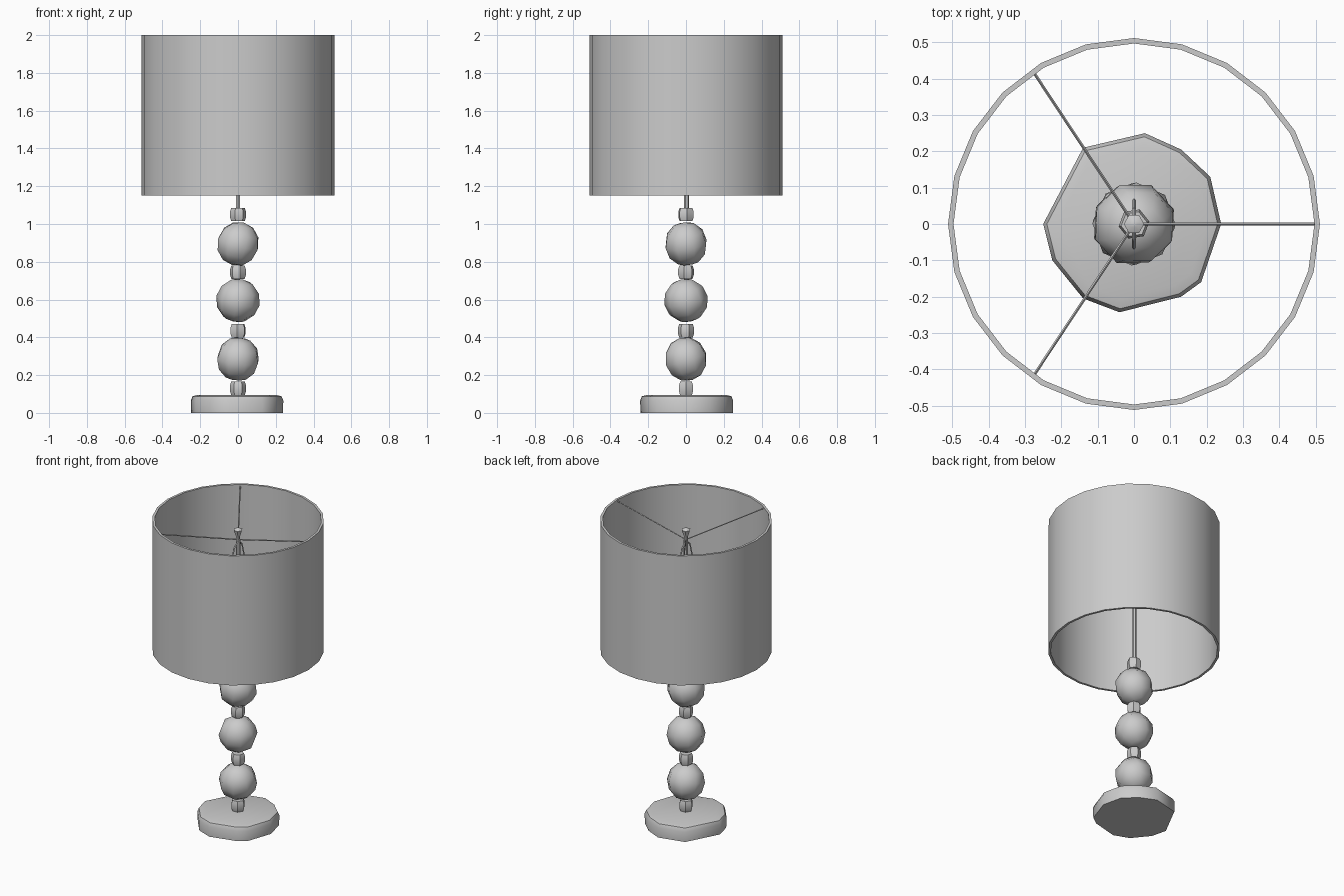
import bpy, bmesh, math
from mathutils import Vector, Matrix

if "Cube" in bpy.data.objects:
    bpy.data.objects.remove(bpy.data.objects["Cube"])

grey = bpy.data.materials.new("warm_grey")
grey.diffuse_color = (0.6, 0.6, 0.6, 1)
grey.use_nodes = True
grey.node_tree.nodes["Principled BSDF"].inputs["Base Color"].default_value = grey.diffuse_color


def finish(name, bm, angle=40):
    bmesh.ops.recalc_face_normals(bm, faces=bm.faces)
    me = bpy.data.meshes.new(name)
    bm.to_mesh(me)
    bm.free()
    ob = bpy.data.objects.new(name, me)
    bpy.context.collection.objects.link(ob)
    me.materials.append(grey)
    bpy.context.view_layer.objects.active = ob
    ob.select_set(True)
    bpy.ops.object.shade_smooth_by_angle(angle=math.radians(angle))
    ob.select_set(False)
    return ob


def loft(name, outline, layers, angle=40, closed=False):
    """Stack scaled copies of an outline; layers are (scale, z)."""
    bm = bmesh.new()
    rings = [[bm.verts.new((x * s, y * s, z)) for x, y in outline] for s, z in layers]
    n = len(outline)
    pairs = list(zip(rings, rings[1:]))
    if closed:
        pairs.append((rings[-1], rings[0]))
    else:
        bm.faces.new(rings[0])
        bm.faces.new(rings[-1])
    for a, b in pairs:
        for i in range(n):
            j = (i + 1) % n
            bm.faces.new((a[i], a[j], b[j], b[i]))
    return finish(name, bm, angle)


def ngon(n, turn=0.0):
    return [(math.cos(2 * math.pi * i / n + turn), math.sin(2 * math.pi * i / n + turn))
            for i in range(n)]


def rod(name, points, r, sides=5):
    """Thin bar along a list of points."""
    bm = bmesh.new()
    for a, b in zip(points, points[1:]):
        a, b = Vector(a), Vector(b)
        d = b - a
        m = Matrix.Translation((a + b) / 2) @ d.to_track_quat('Z', 'Y').to_matrix().to_4x4()
        bmesh.ops.create_cone(bm, cap_ends=True, segments=sides, radius1=r, radius2=r,
                              depth=d.length, matrix=m)
    return finish(name, bm)


# Irregular faceted foot
foot = [(0.24, 0), (0.21, 0.13), (0.13, 0.205), (0.03, 0.25), (-0.14, 0.21), (-0.25, 0.0),
        (-0.225, -0.1), (-0.14, -0.205), (-0.04, -0.243), (0.13, -0.2), (0.185, -0.16)]
loft("base", foot, [(0.99, 0), (1.0, 0.065), (0.96, 0.088), (0.85, 0.095)], 50)

# Collars between the balls
for i, z in enumerate((0.095, 0.40, 0.71, 1.015)):
    loft(f"collar_{i+1}", ngon(6, 0.4 * i), [(0.036, z), (0.043, z + 0.02),
                                              (0.043, z + 0.05), (0.036, z + 0.07)])

# Chunky faceted balls
for i, z in enumerate((0.285, 0.595, 0.895)):
    bm = bmesh.new()
    bmesh.ops.create_uvsphere(bm, u_segments=8, v_segments=6, radius=0.117)
    bmesh.ops.transform(bm, verts=bm.verts, matrix=Matrix.Translation((0, 0, z))
                        @ Matrix.Rotation(0.35 + 0.4 * i, 4, 'Z') @ Matrix.Rotation(0.3, 4, 'X'))
    finish(f"ball_{i+1}", bm, 60)

# Stem, harp and finial inside the shade
rod("stem", [(0, 0.003, 1.07), (0, 0.003, 1.87)], 0.013, 6)
rod("harp", [(0, 0.07 * math.cos(t), 1.68 + 0.18 * math.sin(t))
             for t in [2 * math.pi * k / 10 + math.pi / 2 for k in range(11)]], 0.005, 4)
loft("finial", ngon(6), [(0.012, 1.86), (0.012, 1.89), (0.028, 1.935), (0.01, 1.945)])

# Three sloping spider arms up to the top rim
for i, a in enumerate((0, 123.5, 236.5)):
    c, s = math.cos(math.radians(a)), math.sin(math.radians(a))
    rod(f"spider_arm_{i+1}", [(0, 0, 1.87), (0.5 * c, 0.5 * s, 1.99)], 0.004, 4)

# Open drum shade with thin wall
loft("shade", ngon(24), [(0.512, 1.15), (0.512, 2.0), (0.497, 2.0), (0.497, 1.15)], 40, True)
